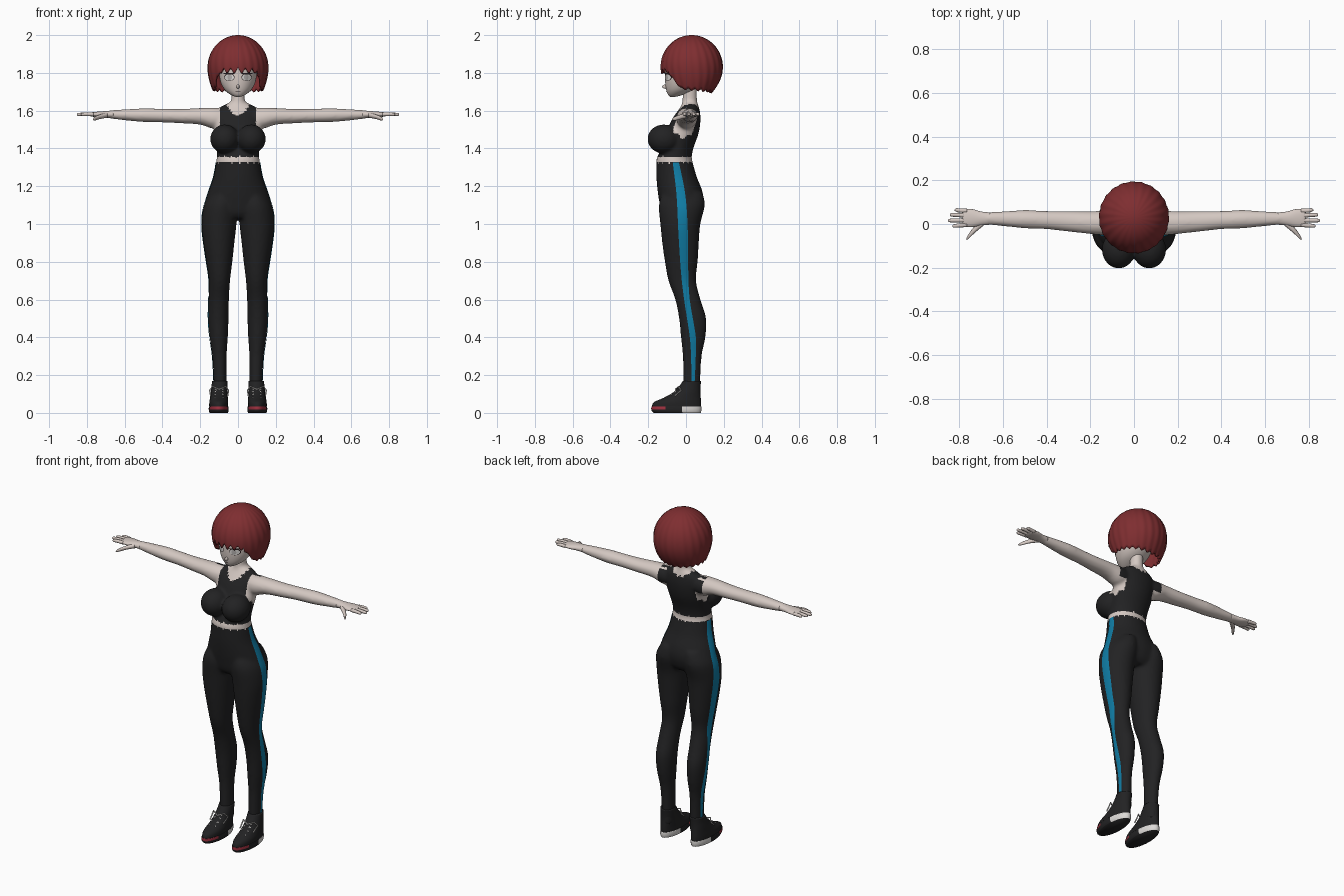
import bpy, bmesh
from math import sin, cos, pi, atan2, sqrt, radians
from mathutils import Matrix, Vector
from mathutils.bvhtree import BVHTree

if "Cube" in bpy.data.objects:
    bpy.data.objects.remove(bpy.data.objects["Cube"])


def material(name, rgb):
    m = bpy.data.materials.new(name)
    m.use_nodes = True
    m.diffuse_color = (*rgb, 1)
    m.node_tree.nodes["Principled BSDF"].inputs["Base Color"].default_value = (*rgb, 1)
    return m


skin = material("pale skin", (.66, .58, .54))
black = material("black fabric", (.016, .016, .017))
blue = material("blue stripe", (.005, .2, .37))
red_hair = material("dark red hair", (.21, .027, .03))
white = material("off white", (.72, .70, .68))
red = material("red trim", (.35, .03, .05))
dark = material("dark lash", (.02, .012, .012))
grey = material("pale iris", (.45, .43, .42))


def dense(rings, k=4):
    """Smoothly interpolate between the given rings."""
    out = []
    for i in range(len(rings) - 1):
        near = [rings[min(max(i + j, 0), len(rings) - 1)] for j in (-1, 0, 1, 2)]
        for s in range(k):
            f = s / k
            out.append([(2*b + (c - a)*f + (2*a - 5*b + 4*c - d)*f*f
                         + (3*b - a - 3*c + d)*f**3) / 2 for a, b, c, d in zip(*near)])
    return out + [list(rings[-1])]


def loft(bm, rings, axis="z", side=1, n=28):
    """Rings are (position on axis, two centre values, two radii)."""
    loops = []
    for t, u, v, ru, rv in dense(rings):
        loop = []
        for i in range(n):
            p, q = u + ru*cos(2*pi*i/n), v + rv*sin(2*pi*i/n)
            x, y, z = (p, q, t) if axis == "z" else (t, p, q)
            loop.append(bm.verts.new((side*x, y, z)))
        loops.append(loop)
    for a, b in zip(loops, loops[1:]):
        for i in range(n):
            j = (i + 1) % n
            bm.faces.new((a[i], a[j], b[j], b[i]))
    bm.faces.new(loops[0])
    bm.faces.new(loops[-1])


def ball(bm, centre, radii):
    bmesh.ops.create_uvsphere(bm, u_segments=28, v_segments=18, radius=1,
                              matrix=Matrix.Translation(centre) @ Matrix.Diagonal((*radii, 1)))


def finish(bm, name, *mats, fix=True):
    if fix:
        bmesh.ops.recalc_face_normals(bm, faces=bm.faces[:])
    for f in bm.faces:
        f.smooth = True
    me = bpy.data.meshes.new(name)
    bm.to_mesh(me)
    bm.free()
    for m in mats:
        me.materials.append(m)
    ob = bpy.data.objects.new(name, me)
    bpy.context.scene.collection.objects.link(ob)
    return ob


def tree(ob):
    return BVHTree.FromPolygons([v.co for v in ob.data.vertices],
                                [p.vertices[:] for p in ob.data.polygons])


def plate(name, bvh, mat, rows, side=0, off=.003, cols=6):
    """Lay a thin patch of (height, low, high) rows on a surface."""
    bm = bmesh.new()
    ray = Vector((-side, 0, 0)) if side else Vector((0, 1, 0))
    grid = []
    for z, lo, hi in rows:
        line = []
        for k in range(cols + 1):
            u = lo + (hi - lo)*k/cols
            start = Vector((side, u, z)) if side else Vector((u, -1, z))
            hit = bvh.ray_cast(start, ray)[0] or bvh.find_nearest(start)[0]
            line.append(bm.verts.new(hit - ray*off))
        grid.append(line)
    for a, b in zip(grid, grid[1:]):
        for k in range(cols):
            f = bm.faces.new((a[k], a[k+1], b[k+1], b[k]))
            f.normal_update()
            if f.normal.dot(ray) > 0:
                f.normal_flip()
    return finish(bm, name, mat, fix=False)


def zigzag(t):
    return abs(t % 2 - 1)


# Body: torso, hips, legs and arms fused into one skin
bm = bmesh.new()
loft(bm, [(1.28, 0, -.055, .118, .097), (1.34, 0, -.063, .113, .093), (1.4, 0, -.047, .113, .086),
          (1.48, 0, -.02, .122, .087), (1.55, 0, 0, .126, .077), (1.6, 0, .015, .115, .058),
          (1.627, 0, .02, .08, .045), (1.645, 0, .02, .042, .04), (1.67, 0, .02, .036, .038),
          (1.73, 0, .02, .036, .038)])
loft(bm, [(1.34, 0, -.063, .114, .095), (1.25, 0, -.05, .13, .107), (1.18, 0, -.033, .154, .118),
          (1.12, 0, -.024, .173, .118), (1.06, 0, -.025, .184, .104), (1.03, 0, -.027, .175, .08)])
for s in (1, -1):
    ball(bm, (s*.07, -.117, 1.45), (.077, .087, .077))
    loft(bm, [(1.17, .075, -.018, .06, .105), (1.1, .09, -.022, .09, .122), (1, .1, -.03, .092, .106),
              (.9, .101, -.029, .082, .097), (.8, .099, -.025, .069, .087), (.7, .098, -.02, .056, .073),
              (.6, .102, .01, .054, .067), (.5, .104, .035, .054, .072), (.4, .102, .038, .048, .065),
              (.3, .098, .033, .038, .05), (.17, .095, .03, .034, .046), (.08, .095, .03, .034, .046)],
         side=s)
    loft(bm, [(.07, .005, 1.56, .05, .05), (.13, .005, 1.56, .057, .056), (.2, .006, 1.57, .052, .044),
              (.3, .012, 1.571, .047, .038), (.4, .018, 1.574, .042, .036), (.5, .022, 1.576, .042, .036),
              (.6, .024, 1.578, .034, .029), (.67, .025, 1.58, .029, .022), (.71, .025, 1.58, .029, .017)],
         axis="x", side=s)
raw = finish(bm, "body_rough")
mod = raw.modifiers.new("fuse", "REMESH")
mod.mode, mod.voxel_size = "VOXEL", .009
mod = raw.modifiers.new("soften", "SMOOTH")
mod.factor, mod.iterations = .5, 6
mesh = bpy.data.meshes.new_from_object(raw.evaluated_get(bpy.context.evaluated_depsgraph_get()))
bpy.data.objects.remove(raw)
body = bpy.data.objects.new("body", mesh)
bpy.context.scene.collection.objects.link(body)
mesh.materials.clear()
mesh.materials.append(skin)
mesh.materials.append(black)


def clothed(p):
    x, y, z = abs(p.x), p.y, p.z
    tooth = .015*zigzag(6*atan2(y + .03, p.x))
    if z < 1.36 - tooth*.6:
        return z < 1.322 + tooth*.6
    if x > .15:
        return False
    # Armholes, then neckline
    hole = ((y + .01)/.07)**2 + ((z - 1.54)/.09)**2
    if x > .095 and hole < 1 - .35*zigzag(3*atan2(z - 1.54, y + .01)):
        return False
    rim = 1.57 + 14*x*x if y < .01 else 1.6 + 8*x*x
    return z < rim + tooth


for p in mesh.polygons:
    p.material_index = int(clothed(p.center))
    p.use_smooth = True

# Side stripes
skin_tree = tree(body)
path = dense([(1.325, -.07, -.037), (1.15, -.05, -.003), (.95, -.04, .01), (.75, -.027, .012),
              (.6, -.01, .02), (.4, .02, .052), (.28, .027, .051), (.165, .03, .046)], 10)
for s, label in ((1, "left"), (-1, "right")):
    plate(label + "_stripe", skin_tree, blue, path, side=s)

    # Hands
    bm = bmesh.new()
    loft(bm, [(.66, .025, 1.58, .028, .021), (.7, .025, 1.58, .032, .018), (.74, .027, 1.58, .041, .015),
              (.775, .028, 1.58, .04, .011), (.785, .028, 1.58, .034, .007)], "x", s)
    for y0, y1, tip in ((.06, .064, .822), (.039, .042, .844), (.017, .016, .852), (-.004, -.009, .832)):
        loft(bm, [(.765, y0, 1.58, .01, .01), (.8, (y0 + y1)/2, 1.581, .0095, .0095),
                  (tip - .008, y1, 1.58, .008, .008), (tip, y1, 1.579, .003, .003)], "x", s, 12)
    loft(bm, [(.69, .01, 1.577, .018, .014), (.73, -.025, 1.568, .016, .012),
              (.757, -.056, 1.558, .011, .01), (.768, -.07, 1.554, .004, .004)], "x", s, 12)
    finish(bm, label + "_hand", skin)

    # Shoe upper and sole
    bm = bmesh.new()
    loft(bm, [(.025, .102, -.05, .05, .13), (.055, .102, -.046, .05, .126), (.08, .101, -.02, .047, .098),
              (.11, .1, .005, .044, .071), (.14, .098, .02, .042, .057), (.17, .097, .032, .041, .048)],
         side=s)
    finish(bm, label + "_shoe", black)
    bm = bmesh.new()
    loft(bm, [(0, .102, -.046, .048, .124), (.01, .102, -.05, .052, .131), (.022, .102, -.051, .053, .133),
              (.034, .102, -.051, .052, .132)], side=s)
    sole = finish(bm, label + "_sole", black, white, red)
    for p in sole.data.polygons:
        c = p.center
        if len(p.vertices) == 4:
            p.material_index = 1 if c.y > -.01 else 2 if c.y < -.12 and c.z > .02 else 0

    # Laces and bow
    cu = bpy.data.curves.new(label + "_laces", "CURVE")
    cu.dimensions, cu.bevel_depth, cu.bevel_resolution = "3D", .0035, 2
    cross = [(-.024, -.103, .08), (.024, -.076, .096), (-.024, -.056, .111), (.024, -.04, .126)]
    bow = [(0, -.055, .125), (.035, -.04, .14), (.05, -.025, .12), (.045, -.06, .09)]
    for pts, flip in ((cross, 1), (cross, -1), (bow, 1), (bow, -1)):
        line = cu.splines.new("POLY")
        line.points.add(len(pts) - 1)
        for q, (x, y, z) in zip(line.points, pts):
            q.co = (s*.1 + flip*x, y, z, 1)
    cu.materials.append(white)
    bpy.context.scene.collection.objects.link(bpy.data.objects.new(label + "_laces", cu))

# Head and nose
bm = bmesh.new()
loft(bm, [(1.672, 0, -.072, .01, .01), (1.684, 0, -.055, .038, .04), (1.71, 0, -.03, .07, .075),
          (1.75, 0, -.01, .092, .1), (1.8, 0, 0, .1, .11), (1.86, 0, .01, .105, .115),
          (1.92, 0, .015, .085, .095), (1.96, 0, .02, .04, .045)], n=40)
ball(bm, (0, -.11, 1.727), (.008, .016, .011))
head = finish(bm, "head", skin)

# Eyes, lashes, brows and mouth
face = tree(head)


def oval(x, z, rx, rz):
    return [(z - rz*cos(pi*i/12), x - rx*sin(pi*i/12), x + rx*sin(pi*i/12)) for i in range(13)]


for s, label in ((1, "left"), (-1, "right")):
    plate(label + "_eye_rim", face, dark, oval(s*.046, 1.777, .028, .02), off=.002)
    plate(label + "_eye_white", face, white, oval(s*.046, 1.776, .025, .017), off=.0035)
    plate(label + "_iris", face, grey, oval(s*.044, 1.777, .012, .015), off=.005)
    plate(label + "_lash", face, dark, oval(s*.048, 1.796, .031, .004), off=.006)
    plate(label + "_brow", face, red_hair, oval(s*.046, 1.82, .024, .003))
plate("mouth", face, dark, oval(0, 1.703, .013, .0018))

# Hair: a bob with a pointed fringe, lower at the sides and back
bm = bmesh.new()
n, steps, top = 144, 28, 2.0
columns = []
for j in range(n):
    a = 2*pi*j/n - pi
    d = abs(a)
    if d < radians(40):
        low = 1.793 + .035*zigzag(8*a)
    else:
        k = min((d - radians(40))/radians(24), 1)
        low = 1.793 - .085*k - .02*max(d - radians(64), 0)/2 + .015*zigzag(7*a)
    column = []
    for i in range(steps + 1):
        z = low + (top - low)*sin(pi/2*i/steps)
        if z > 1.83:
            u = min((z - 1.83)/(top - 1.83), 1)
            f = g = sqrt(1 - u*u)
        else:
            u = (1.83 - z)/.155
            f, g = 1 - .27*u*u, 1 - .45*u*u
        ridge = 1 - .022*zigzag(7*a + 4*(z - low))
        column.append(bm.verts.new((.162*f*ridge*sin(a), .03 - .166*g*ridge*cos(a), z)))
    columns.append(column)
for j in range(n):
    a, b = columns[j], columns[(j + 1) % n]
    for i in range(steps):
        bm.faces.new((a[i], b[i], b[i+1], a[i+1]))
bmesh.ops.remove_doubles(bm, verts=bm.verts[:], dist=.0002)
hair = finish(bm, "hair", red_hair)
mod = hair.modifiers.new("thickness", "SOLIDIFY")
mod.thickness, mod.offset = .012, -1
